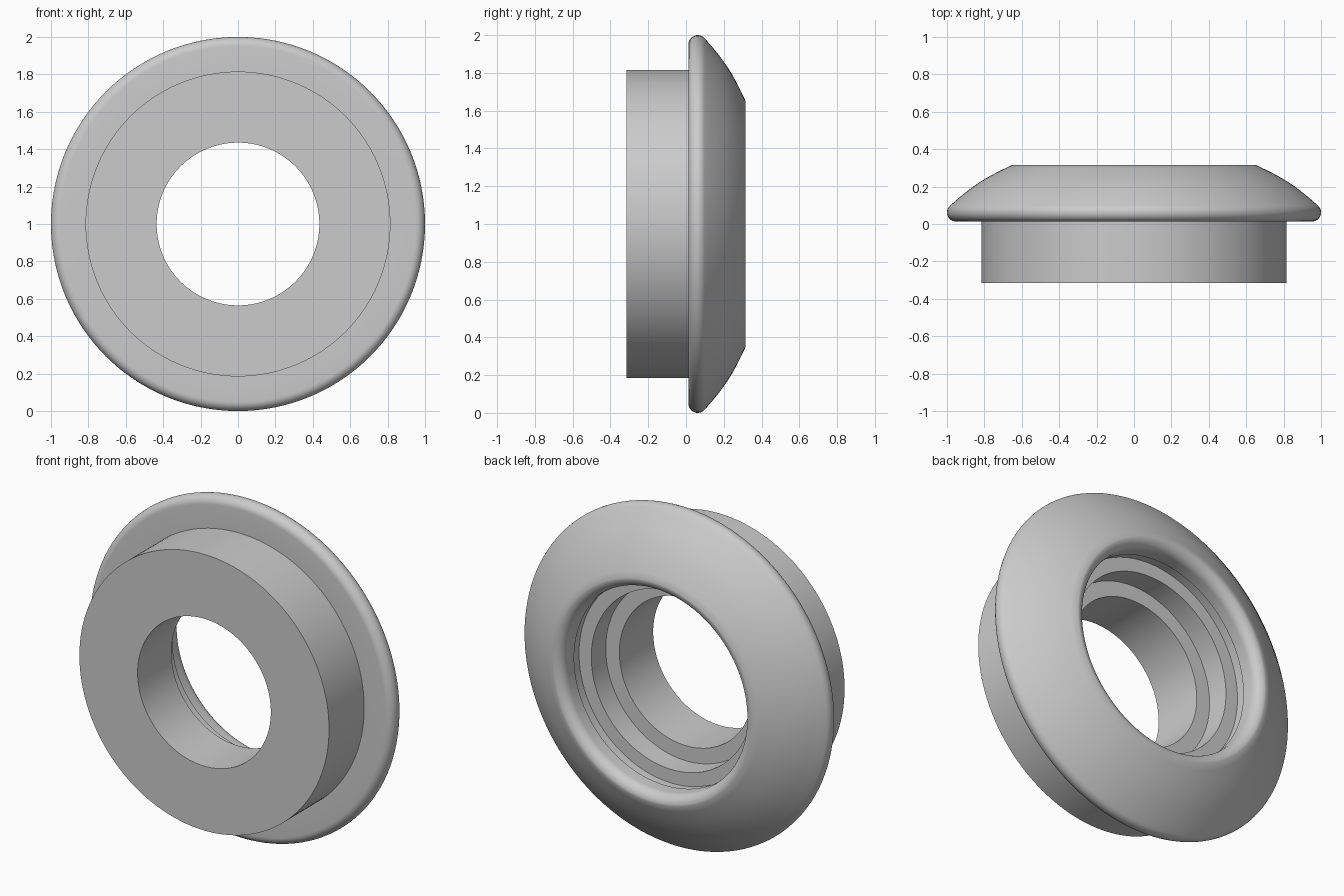
import bpy, bmesh
from math import radians, sin, cos, pi
from mathutils import Vector

cube = bpy.data.objects.get("Cube")
if cube:
    bpy.data.objects.remove(cube, do_unlink=True)

# Single plain grey material
grey = bpy.data.materials.new("plain_grey")
grey.use_nodes = True
color = (0.6, 0.6, 0.6, 1)
grey.diffuse_color = color
grey.node_tree.nodes["Principled BSDF"].inputs["Base Color"].default_value = color


def arc(r, y, radius, start, end, steps):
    """Points (radius, depth) along a circular arc, angles in degrees."""
    angles = [radians(start + (end - start) * i / steps) for i in range(steps + 1)]
    return [(r + radius * cos(a), y + radius * sin(a)) for a in angles]


def bowed(a, b, bulge, steps):
    """Points strictly between a and b, bowed outward at the middle."""
    a, b = Vector(a), Vector(b)
    side = (b - a).orthogonal().normalized()
    if side.x < 0:
        side = -side
    return [tuple(a.lerp(b, i / steps) + side * bulge * sin(pi * i / steps))
            for i in range(1, steps)]


# Cross-section of the ring: (distance from axis, depth)
sleeve = [(0.435, -0.315), (0.815, -0.315), (0.815, 0.013)]
rim = arc(0.951, 0.062, 0.049, -90, 48, 12)
lip = arc(0.652, 0.257, 0.058, 90, 180, 8)
dome = bowed(rim[-1], lip[0], 0.018, 10)
bore_steps = [(0.594, 0.195), (0.604, 0.195), (0.604, 0.135),
              (0.524, 0.135), (0.524, 0), (0.435, 0)]
profile = sleeve + rim + dome + lip + bore_steps

# Revolve the closed section around the front-to-back axis
bm = bmesh.new()
verts = [bm.verts.new((r, y, 1)) for r, y in profile]
edges = [bm.edges.new((v, verts[i - 1])) for i, v in enumerate(verts)]
bmesh.ops.spin(bm, geom=verts + edges, cent=(0, 0, 1), axis=(0, 1, 0),
               angle=2 * pi, steps=128, use_merge=True)
bmesh.ops.remove_doubles(bm, verts=bm.verts[:], dist=0.0001)
bmesh.ops.recalc_face_normals(bm, faces=bm.faces[:])

mesh = bpy.data.meshes.new("flanged_ring")
bm.to_mesh(mesh)
bm.free()
mesh.materials.append(grey)
ring = bpy.data.objects.new("flanged_ring", mesh)
bpy.context.collection.objects.link(ring)

# Smooth curves, crisp steps
bpy.ops.object.select_all(action="DESELECT")
ring.select_set(True)
bpy.context.view_layer.objects.active = ring
bpy.ops.object.shade_smooth_by_angle(angle=radians(40))
